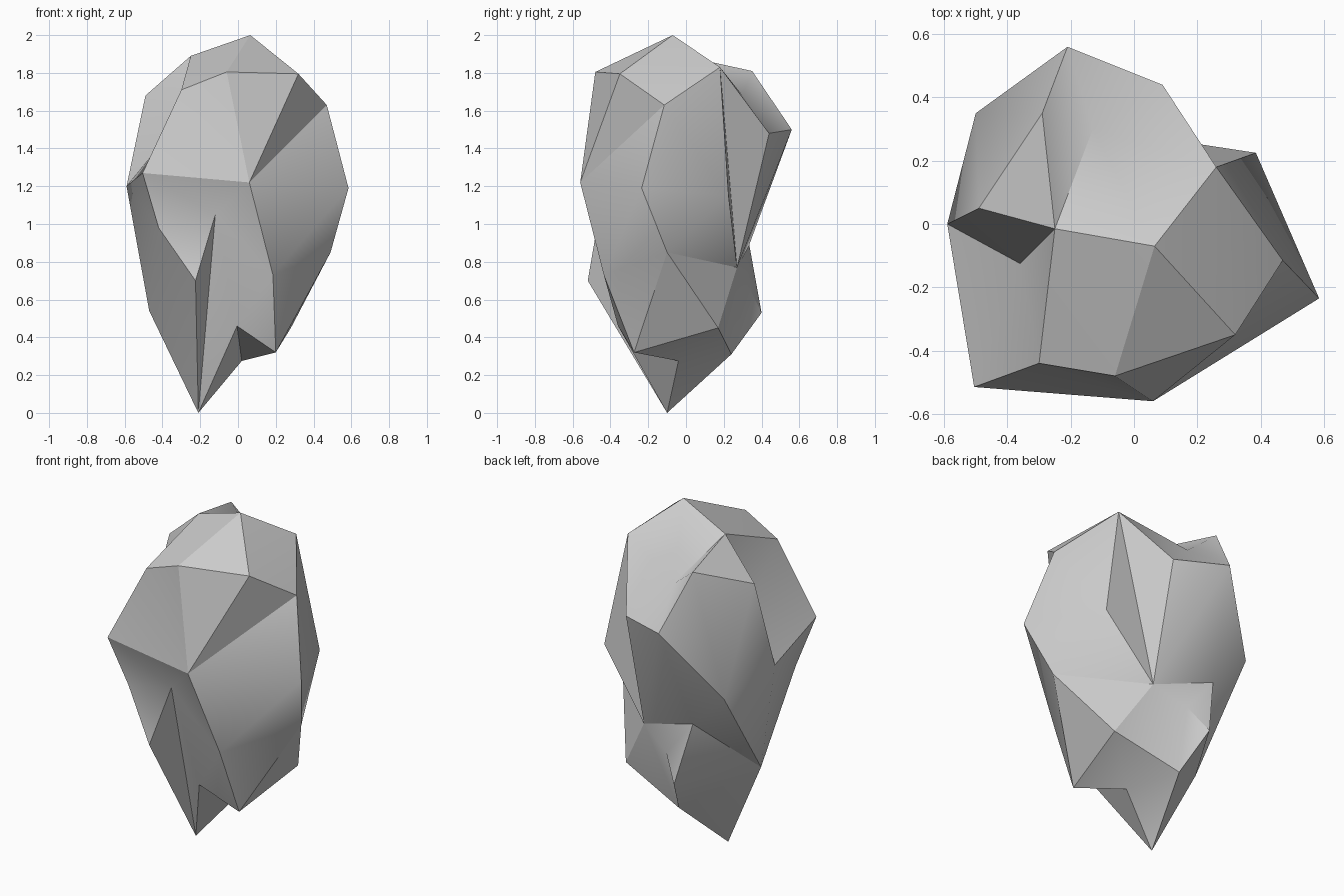
import bpy, bmesh, math
from mathutils import Vector

old = bpy.data.objects.get("Cube")
if old:
    bpy.data.objects.remove(old, do_unlink=True)

# Corners of the boulder, named by where they sit
crown = dict(summit=(.065, -.07, 2), peak=(-.25, -.015, 1.89), brow_r=(-.3, -.44, 1.71),
             brow_m=(-.06, -.48, 1.805), brow_l=(.32, -.35, 1.795), temple=(.47, -.115, 1.63),
             nape=(.26, .18, 1.83), horn=(-.29, .35, 1.81), cleft=(-.13, .3, 1.68),
             ear=(-.49, .05, 1.68), cave=(-.36, -.125, 1.48))
waist = dict(back_l=(.09, .44, 1.48), back_r=(-.21, .56, 1.5), side_r=(-.59, 0, 1.2),
             cheek=(-.505, -.515, 1.27), hip=(-.5, .35, 1.1), nose=(.06, -.56, 1.22),
             side_l=(.585, -.235, 1.19), fin=(.385, .225, 1.15), flank=(.49, -.1, .85),
             crevice=(.09, .27, .77), notch=(-.12, -.46, 1.05), jaw=(-.42, -.44, .98),
             dent=(-.28, .335, .89))
base = dict(heel_l=(.28, .17, .45), chin=(.185, -.435, .73), toe=(.2, -.275, .32),
            arch=(.02, -.04, .275), fold=(-.005, -.36, .46), keel=(-.225, -.52, .7),
            foot_r=(-.47, -.04, .54), tip=(-.21, -.1, 0), heel_r=(-.12, .24, .31),
            knob=(-.2, .4, .53), pit=(-.1, .33, .67))
corners = {**crown, **waist, **base}

# Ridges and valleys that must be edges of the surface, each a path of corners
crown_ridges = [
    ("summit", "peak", "brow_r", "brow_m", "brow_l", "temple", "nape", "summit", "brow_l", "nape"),
    ("summit", "brow_m", "nose", "brow_l"),
    ("peak", "cleft", "back_r", "back_l", "cleft", "nape"),
    ("cleft", "horn", "peak", "ear", "horn", "back_r", "hip", "ear", "side_r", "hip"),
    ("peak", "cave", "side_r", "cheek", "brow_r", "cave", "ear"),
    ("cave", "cheek"),
]
waist_ridges = [
    ("nape", "fin", "temple", "nose", "chin", "toe", "flank", "side_l", "nose"),
    ("temple", "side_l", "fin", "flank", "crevice", "fin"),
    ("nape", "crevice", "back_l", "nape"),
    ("back_r", "dent", "knob", "heel_r", "pit", "knob"),
    ("dent", "pit", "crevice", "back_r"),
    ("dent", "hip"),
]
base_ridges = [
    ("crevice", "heel_l", "flank"),
    ("heel_l", "toe", "arch", "heel_l", "heel_r", "crevice"),
    ("heel_r", "tip", "arch", "heel_r"),
    ("notch", "tip", "fold", "notch", "keel", "tip", "foot_r", "keel", "jaw", "notch"),
    ("notch", "chin", "fold", "toe"),
    ("fold", "arch"),
    ("jaw", "cheek", "notch", "nose", "brow_r"),
    ("jaw", "foot_r", "side_r"),
    ("hip", "foot_r", "heel_r"),
]

# Skin the corners: hull of their directions, then put back at true distance
names = list(corners)
core = Vector((0, 0, 1.05))
spots = [Vector(corners[n]) for n in names]
rays = [(p - core).normalized() for p in spots]
hull = bmesh.new()
for ray in rays:
    hull.verts.new(ray)
hull.verts.index_update()
bmesh.ops.convex_hull(hull, input=hull.verts[:])


def turn(t):
    a, b, c = (rays[i] for i in t)
    return a.cross(b).dot(c)


tris = [tuple(v.index for v in f.verts) for f in hull.faces]
tris = [t if turn(t) > 0 else t[::-1] for t in tris]
hull.free()


def crease(a, b):
    """Swap the diagonal of a triangle pair so that a and b are joined."""
    for first in [t for t in tris if a in t]:
        if b in first:
            return
        k = first.index(a)
        c, d = first[k - 2], first[k - 1]
        for second in tris:
            if {b, c, d} == set(second):
                pair = [(a, c, b), (a, b, d)]
                if all(turn(t) > 0 for t in pair):
                    tris.remove(first)
                    tris.remove(second)
                    tris.extend(pair)
                return


for sweep in range(4):
    for ridge in crown_ridges + waist_ridges + base_ridges:
        path = [names.index(n) for n in ridge]
        for a, b in zip(path, path[1:]):
            crease(a, b)

mesh = bpy.data.meshes.new("boulder")
mesh.from_pydata(spots, [], tris)
mesh.update()
boulder = bpy.data.objects.new("boulder", mesh)
bpy.context.collection.objects.link(boulder)

# Plain grey stone
stone = bpy.data.materials.new("grey stone")
stone.use_nodes = True
grey = (.6, .6, .6, 1)
stone.diffuse_color = grey
stone.node_tree.nodes["Principled BSDF"].inputs["Base Color"].default_value = grey
mesh.materials.append(stone)

# Soft shading on gentle bends, crisp ridges elsewhere
bpy.ops.object.select_all(action="DESELECT")
boulder.select_set(True)
bpy.context.view_layer.objects.active = boulder
bpy.ops.object.shade_smooth_by_angle(angle=math.radians(30))
